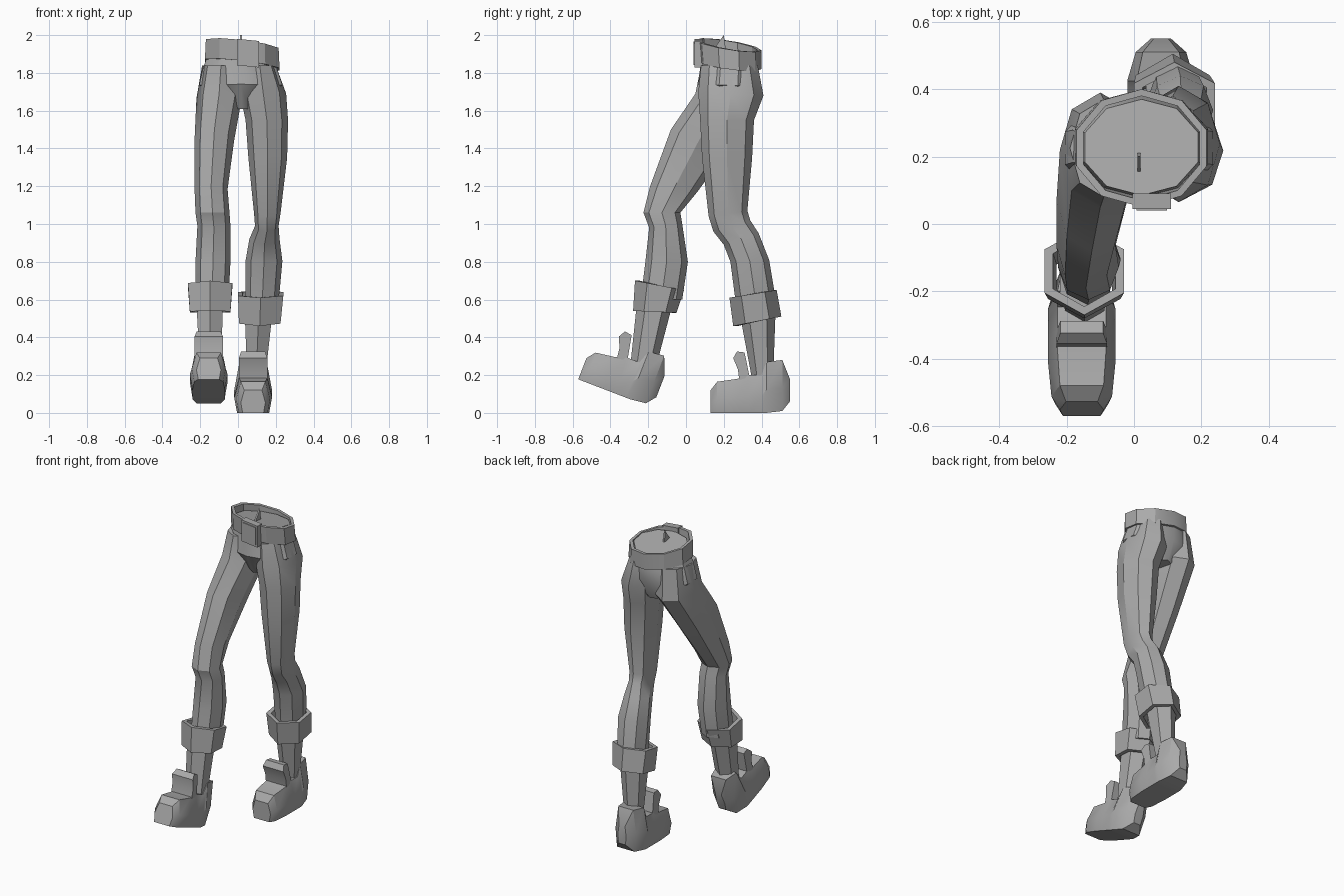
import bpy, bmesh, math
from mathutils import Vector, Matrix

if "Cube" in bpy.data.objects:
    bpy.data.objects.remove(bpy.data.objects["Cube"], do_unlink=True)

grey = bpy.data.materials.new("plain_grey")
grey.use_nodes = True
grey.diffuse_color = (0.4, 0.4, 0.4, 1)
grey.node_tree.nodes["Principled BSDF"].inputs["Base Color"].default_value = (0.4, 0.4, 0.4, 1)


def ring(yf, zf, yb, zb, x0, x1, n=8, roll=0.0):
    """Tilted ring from a front point to a back point; roll lowers the +x side."""
    pts = []
    fit = 1 / max(math.sin(2 * math.pi * i / n) for i in range(n))
    for i in range(n):
        a = 2 * math.pi * i / n
        t = (1 - math.cos(a)) / 2
        dx = math.sin(a) * fit * (x1 - x0) / 2
        pts.append(Vector(((x0 + x1) / 2 + dx, yf + (yb - yf) * t,
                           zf + (zb - zf) * t - roll * dx)))
    return pts


def loft(name, rings, closed=False, move=None):
    """Skin rings into a solid, or into a hollow band when closed."""
    bm = bmesh.new()
    rows = [[bm.verts.new(p) for p in r] for r in rings]
    n = len(rows[0])
    pairs = list(zip(rows, rows[1:]))
    if closed:
        pairs.append((rows[-1], rows[0]))
    else:
        bm.faces.new(rows[0])
        bm.faces.new(rows[-1])
    for a, b in pairs:
        for i in range(n):
            j = (i + 1) % n
            bm.faces.new((a[i], a[j], b[j], b[i]))
    if move:
        bm.transform(move)
    bmesh.ops.recalc_face_normals(bm, faces=bm.faces)
    me = bpy.data.meshes.new(name)
    bm.to_mesh(me)
    bm.free()
    me.materials.append(grey)
    ob = bpy.data.objects.new(name, me)
    bpy.context.collection.objects.link(ob)
    bpy.ops.object.select_all(action='DESELECT')
    ob.select_set(True)
    bpy.context.view_layer.objects.active = ob
    bpy.ops.object.shade_smooth_by_angle(angle=math.radians(32))
    return ob


def band(name, bottom, top, wall, n, roll=0.0):
    """Hollow band with wall thickness, for cuffs and belt."""
    def inner(r):
        yf, zf, yb, zb, x0, x1 = r
        return (yf + wall, zf, yb - wall, zb, x0 + wall, x1 - wall)
    shape = [bottom, top, inner(top), inner(bottom)]
    return loft(name, [ring(*r, n=n, roll=roll) for r in shape], closed=True)


# Trouser legs, hip to shin
loft("left_trouser_leg", [ring(*r) for r in [
    (.08, 1.84, .38, 1.84, .03, .2),
    (.065, 1.7, .41, 1.68, .01, .255),
    (.075, 1.55, .36, 1.55, .04, .265),
    (.085, 1.35, .35, 1.35, .055, .26),
    (.12, 1.04, .325, 1.07, .085, .225),
    (.145, .96, .34, 1.02, .09, .215),
    (.2, .89, .385, .95, .06, .22),
    (.235, .8, .44, .81, .04, .235),
    (.265, .57, .475, .6, .04, .215)]])
loft("right_trouser_leg", [ring(*r) for r in [
    (.08, 1.84, .37, 1.84, -.19, .01),
    (.05, 1.69, .39, 1.64, -.22, .02),
    (-.08, 1.5, .22, 1.39, -.23, -.02),
    (-.19, 1.2, .06, 1.17, -.23, -.055),
    (-.225, 1.06, -.03, 1.06, -.225, -.045),
    (-.195, .98, -.02, 1.0, -.215, -.04),
    (-.215, .8, .01, .8, -.225, -.04),
    (-.24, .6, -.02, .6, -.225, -.05)]])

# Pelvis between the legs
loft("pelvis", [ring(*r, n=10) for r in [
    (.085, 1.95, .37, 1.9, -.145, .19),
    (.075, 1.83, .385, 1.82, -.185, .205),
    (.065, 1.74, .385, 1.73, -.205, .235),
    (.13, 1.61, .34, 1.61, -.04, .08)]])

# Belt, buckle and the small peak at the waist
band("belt", (.06, 1.865, .4, 1.82, -.175, .22), (.05, 1.975, .4, 1.92, -.17, .215),
     .02, 10, roll=.12)
for name, y0, y1, inset in (("buckle_plate", .045, .09, 0), ("buckle_front", .04, .06, .012)):
    x0, x1, z0, z1 = -.005 + inset, .11 - inset, 1.84 + inset, 1.98 - inset
    loft(name, [[Vector((x, y, z - .1 * x)) for x, z in
                 ((x0, z0), (x1, z0), (x1, z1), (x0, z1))] for y in (y0, y1)])
loft("waist_peak", [[Vector((x, y, z)) for y, z in ((.15, 1.93), (.2, 2), (.21, 1.93))]
                    for x in (.01, .02)])

# Turned-up cuffs
band("left_cuff", (.25, .46, .505, .51, .005, .225), (.23, .61, .48, .65, 0, .24), .025, 6)
band("right_cuff", (-.28, .54, -.05, .53, -.255, -.04),
     (-.27, .70, -.01, .65, -.265, -.03), .025, 6)

# Ankles
loft("left_ankle", [ring(*r, n=6) for r in [
    (.28, .55, .475, .56, .035, .185), (.355, .15, .46, .15, .05, .14)]])
loft("right_ankle", [ring(*r, n=6) for r in [
    (-.26, .58, -.07, .58, -.22, -.08), (-.3, .2, -.17, .2, -.2, -.09)]])


# Shoes: body lofted toe to heel, plus an upright tongue
def shoe(side, move):
    sections = [(.13, 0, .12, .065), (.165, 0, .165, .09), (.27, 0, .18, .1),
                (.33, 0, .2, .1), (.4, 0, .2, .1), (.425, 0, .27, .1),
                (.51, .01, .28, .075), (.55, .06, .18, .03)]
    rows = []
    for y, lo, hi, w in sections:
        mid = lo + (hi - lo) * .45
        rows.append([Vector((x, y, z)) for x, z in (
            (-.85 * w, lo), (.85 * w, lo), (w, mid), (.72 * w, hi),
            (-.72 * w, hi), (-w, mid))])
    loft(side + "_shoe", rows, move=move)
    tongue = [(.285, .15), (.275, .23), (.25, .29), (.27, .325), (.31, .32), (.345, .15)]
    loft(side + "_shoe_tongue", [[Vector((x * (.85 if z > .3 else 1), y, z)) for y, z in tongue]
                                 for x in (-.075, .075)], move=move)


shoe("left", Matrix.Translation((.08, 0, 0)))
shoe("right", Matrix.Translation((-.155, -.225, .045))
     @ Matrix.Rotation(math.radians(-21), 4, 'X') @ Matrix.Translation((0, -.5, 0)))
